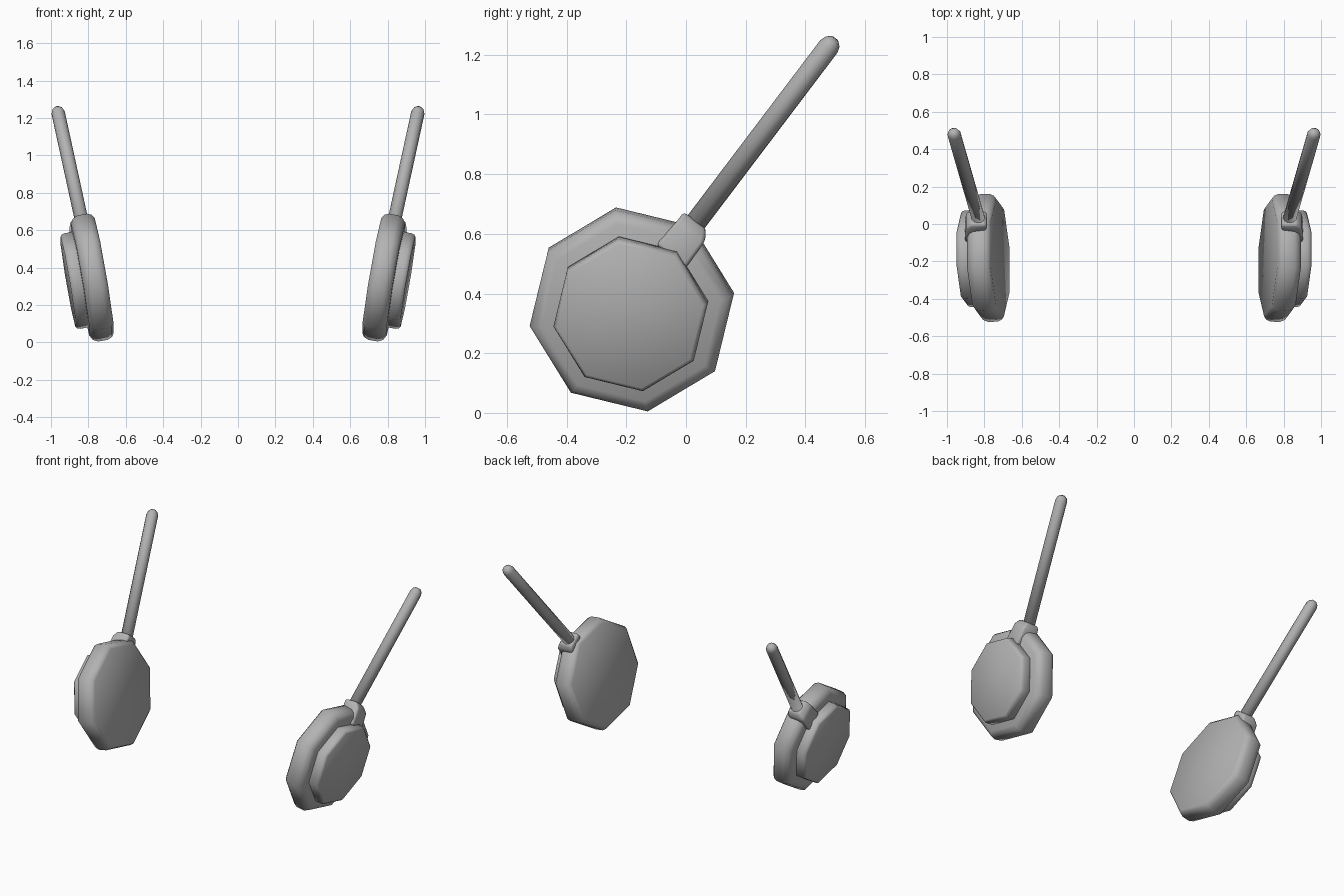
import bpy, bmesh, math
from mathutils import Vector

cube = bpy.data.objects.get("Cube")
if cube:
    bpy.data.objects.remove(cube, do_unlink=True)

GREY = (0.45, 0.45, 0.45, 1.0)
mat = bpy.data.materials.new("plain grey")
mat.use_nodes = True
mat.diffuse_color = GREY
bsdf = next(n for n in mat.node_tree.nodes if n.type == 'BSDF_PRINCIPLED')
bsdf.inputs["Base Color"].default_value = GREY


def loft(name, rings, side, bevel=0.0):
    """Skin closed rings of points, cap both ends; side=-1 mirrors in x."""
    bm = bmesh.new()
    loops = [[bm.verts.new((p.x * side, p.y, p.z)) for p in ring] for ring in rings]
    for a, b in zip(loops, loops[1:]):
        n = len(a)
        for i in range(n):
            j = (i + 1) % n
            bm.faces.new((a[i], a[j], b[j], b[i]))
    bm.faces.new(loops[0])
    bm.faces.new(loops[-1])
    bmesh.ops.recalc_face_normals(bm, faces=bm.faces)
    for f in bm.faces:
        f.smooth = True
    mesh = bpy.data.meshes.new(name)
    bm.to_mesh(mesh)
    bm.free()
    mesh.materials.append(mat)
    obj = bpy.data.objects.new(name, mesh)
    bpy.context.collection.objects.link(obj)
    if bevel:
        mod = obj.modifiers.new("soft_edges", 'BEVEL')
        mod.width = bevel
        mod.segments = 2
        mod.limit_method = 'ANGLE'


def turned(origin, axis, profile, sides, start=0.0):
    """Rings around an axis from (distance, radius) pairs."""
    n = axis.normalized()
    u = Vector((0, 1, 0))
    u = (u - n * u.dot(n)).normalized()
    v = n.cross(u)
    rings = []
    for t, r in profile:
        angles = [start + 2 * math.pi * i / sides for i in range(sides)]
        rings.append([origin + n * t + (u * math.cos(a) + v * math.sin(a)) * r
                      for a in angles])
    return rings


# Cup axis points outward and slightly down
cup_origin = Vector((0.716, -0.179, 0.357))
cup_axis = Vector((1, -0.04, -0.17))
cup_start = math.radians(9)
cushion = [(0.0, 0.318), (0.012, 0.335), (0.035, 0.346), (0.088, 0.346),
           (0.115, 0.333), (0.13, 0.305)]
shell = [(0.11, 0.25), (0.125, 0.262), (0.172, 0.262), (0.188, 0.258), (0.196, 0.247)]

# Arm runs up, back and outward
arm_base = Vector((0.828, 0.015, 0.615))
arm_tip = Vector((0.966, 0.494, 1.248))
arm_axis = arm_tip - arm_base
length = arm_axis.length
arm = [(0, 0.036), (length - 0.025, 0.036), (length - 0.005, 0.029),
       (length + 0.008, 0.015)]

# Hinge sections: y, z, half width, inner x, outer x
hinge = [(0.030, 0.645, 0.047, 0.790, 0.872),
         (0.018, 0.611, 0.058, 0.786, 0.898),
         (-0.050, 0.525, 0.063, 0.835, 0.905)]
hinge_rings = []
for y, z, w, x0, x1 in hinge:
    dy, dz = 0.79 * w, -0.61 * w
    hinge_rings.append([Vector((x0, y - dy, z - dz)), Vector((x1, y - dy, z - dz)),
                        Vector((x1, y + dy, z + dz)), Vector((x0, y + dy, z + dz))])

for label, side in (("left", 1), ("right", -1)):
    loft(label + "_ear_cushion", turned(cup_origin, cup_axis, cushion, 8, cup_start), side)
    loft(label + "_outer_shell", turned(cup_origin, cup_axis, shell, 8, cup_start), side)
    loft(label + "_arm", turned(arm_base, arm_axis, arm, 12), side)
    loft(label + "_hinge", hinge_rings, side, 0.012)
